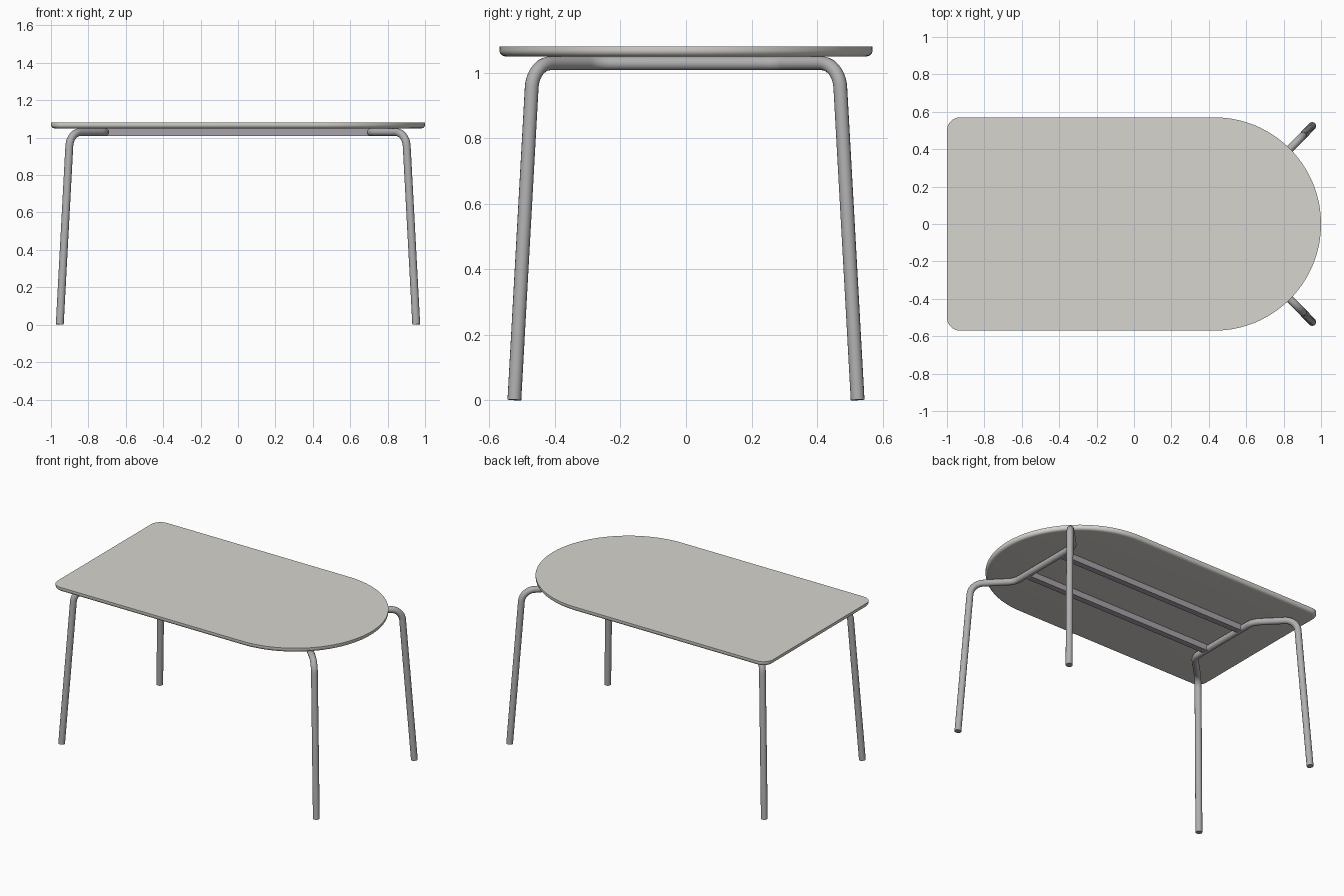
import bpy, bmesh, math
from mathutils import Vector

if "Cube" in bpy.data.objects:
    bpy.data.objects.remove(bpy.data.objects["Cube"])


def material(name, rgb):
    m = bpy.data.materials.new(name)
    m.diffuse_color = (*rgb, 1)
    m.use_nodes = True
    m.node_tree.nodes["Principled BSDF"].inputs["Base Color"].default_value = m.diffuse_color
    return m


TOP = material("warm light grey", (0.68, 0.66, 0.62))
STEEL = material("steel grey", (0.43, 0.43, 0.43))
RAIL = material("rail grey", (0.40, 0.37, 0.40))


def add_mesh(name, mesh, mat):
    ob = bpy.data.objects.new(name, mesh)
    bpy.context.collection.objects.link(ob)
    mesh.materials.clear()
    mesh.materials.append(mat)
    return ob


def smooth(ob, angle=35):
    bpy.ops.object.select_all(action='DESELECT')
    ob.select_set(True)
    bpy.context.view_layer.objects.active = ob
    bpy.ops.object.shade_smooth_by_angle(angle=math.radians(angle))


# Tabletop: two small corners on the left, a half circle on the right
W, CORNER = 0.57, 0.07


def outline(inset):
    pts = []
    arcs = [(1 - W, 0, W, -90, 90, 64),
            (-1 + CORNER, W - CORNER, CORNER, 90, 180, 10),
            (-1 + CORNER, -W + CORNER, CORNER, 180, 270, 10)]
    for cx, cy, r, a0, a1, n in arcs:
        for i in range(n + 1):
            a = math.radians(a0 + (a1 - a0) * i / n)
            pts.append((cx + (r - inset) * math.cos(a), cy + (r - inset) * math.sin(a)))
    return pts


F, Z0, Z1 = 0.02, 1.05, 1.08
layers = [(0, Z1)]
for i in range(7):  # rounded lower edge
    a = math.pi / 2 * i / 6
    layers.append((F * (1 - math.cos(a)), Z0 + F * (1 - math.sin(a))))
bm = bmesh.new()
rings = [[bm.verts.new((x, y, z)) for x, y in outline(d)] for d, z in layers]
for up, low in zip(rings, rings[1:]):
    for i in range(len(up)):
        j = (i + 1) % len(up)
        bm.faces.new((up[i], low[i], low[j], up[j]))
bm.faces.new(rings[0])
bm.faces.new(rings[-1][::-1])
bmesh.ops.recalc_face_normals(bm, faces=bm.faces)
me = bpy.data.meshes.new("tabletop")
bm.to_mesh(me)
bm.free()
smooth(add_mesh("tabletop", me, TOP))


# Tube frames: one bent tube per end, running foot to foot
def fillet(points, radii, n=12):
    pts = [Vector(p) for p in points]
    out = [pts[0]]
    for a, b, c, r in zip(pts, pts[1:], pts[2:], radii):
        u, v = (a - b).normalized(), (c - b).normalized()
        half = u.angle(v) / 2
        centre = b + (u + v).normalized() * (r / math.sin(half))
        s = (b + u * (r / math.tan(half)) - centre).normalized()
        e = (b + v * (r / math.tan(half)) - centre).normalized()
        out += [centre + s.slerp(e, i / n) * r for i in range(n + 1)]
    return out + [pts[-1]]


def tube(name, path, radius):
    cu = bpy.data.curves.new(name, 'CURVE')
    cu.dimensions = '3D'
    cu.bevel_depth = radius
    cu.bevel_resolution = 6
    cu.use_fill_caps = True
    sp = cu.splines.new('POLY')
    sp.points.add(len(path) - 1)
    for p, co in zip(sp.points, path):
        p.co = (*co, 1)
    tmp = bpy.data.objects.new(name + "_path", cu)
    bpy.context.collection.objects.link(tmp)
    dg = bpy.context.evaluated_depsgraph_get()
    mesh = bpy.data.meshes.new_from_object(tmp.evaluated_get(dg))
    bpy.data.objects.remove(tmp)
    smooth(add_mesh(name, mesh, STEEL))


R, ZT, XB = 0.021, 1.029, 0.71
half = [(0.953, 0.524, 0.0015), (0.898, 0.467, ZT), (XB, 0.275, ZT)]
for side, name in ((1, "right_leg_frame"), (-1, "left_leg_frame")):
    pts = [(side * x, y, z) for x, y, z in half]
    pts += [(x, -y, z) for x, y, z in reversed(pts)]
    tube(name, fillet(pts, (0.08, 0.1, 0.1, 0.08)), R)

# Long rails under the top
for y, name in ((0.16, "back_rail"), (-0.16, "front_rail")):
    bm = bmesh.new()
    bmesh.ops.create_cube(bm, size=1)
    for v in bm.verts:
        v.co = (v.co.x * 2 * XB, v.co.y * 0.04 + y, v.co.z * 0.04 + 1.03)
    me = bpy.data.meshes.new(name)
    bm.to_mesh(me)
    bm.free()
    add_mesh(name, me, RAIL)
